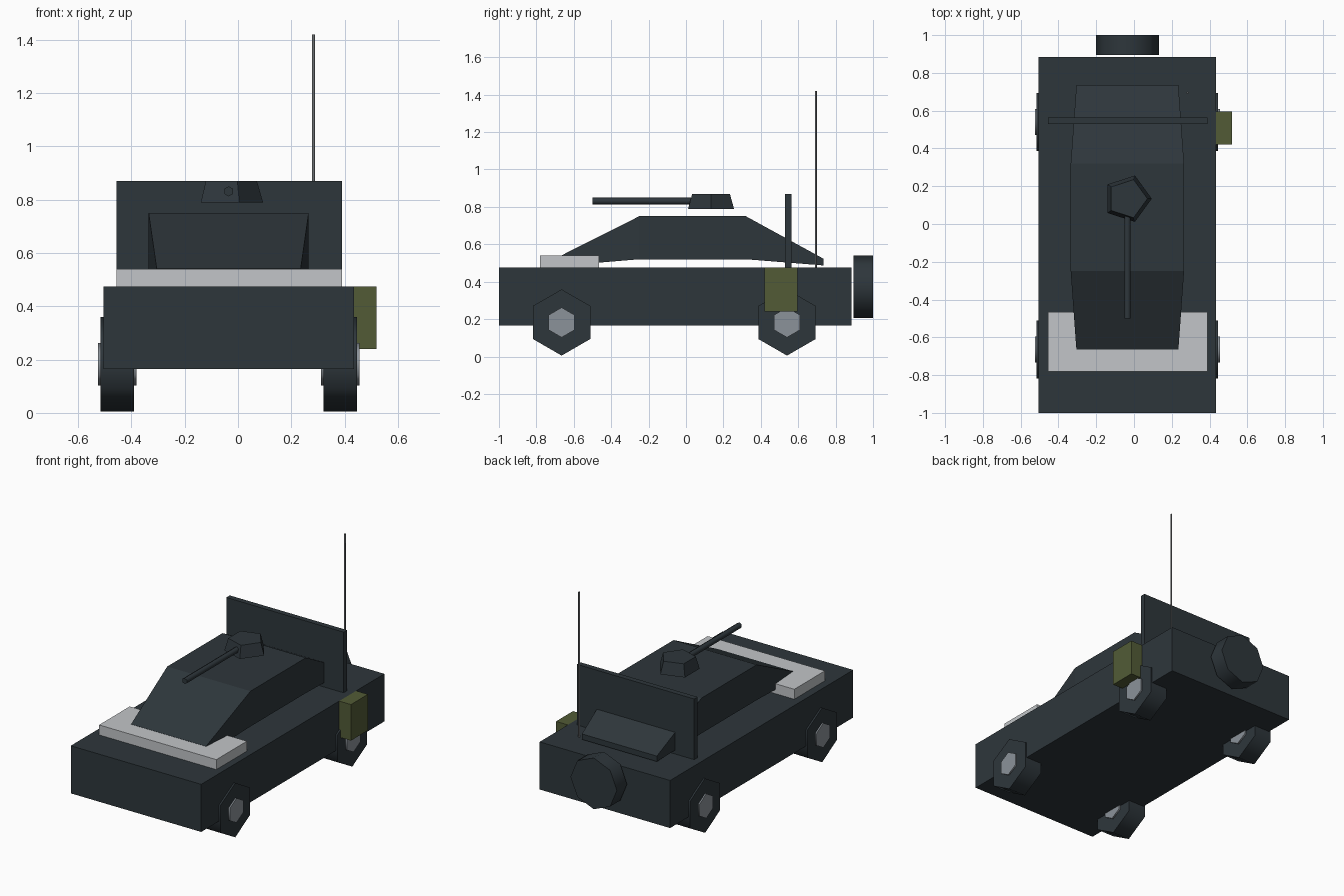
import bpy, bmesh, math
from mathutils import Matrix, Vector

cube = bpy.data.objects.get("Cube")
if cube:
    bpy.data.objects.remove(cube, do_unlink=True)


def material(name, r, g, b):
    m = bpy.data.materials.new(name)
    m.use_nodes = True
    m.diffuse_color = (r, g, b, 1)
    m.node_tree.nodes["Principled BSDF"].inputs["Base Color"].default_value = (r, g, b, 1)
    return m


ARMOUR = material("dark slate", 0.027, 0.037, 0.044)
LIGHT = material("light grey", 0.54, 0.56, 0.58)
HUB = material("hub grey", 0.26, 0.29, 0.32)
STEEL = material("antenna steel", 0.15, 0.16, 0.17)
GREEN = material("olive green", 0.085, 0.105, 0.037)
MID = -0.035  # centre line of the vehicle in x


def finish(name, bm, mat, smooth=False):
    bmesh.ops.recalc_face_normals(bm, faces=bm.faces)
    me = bpy.data.meshes.new(name)
    bm.to_mesh(me)
    bm.free()
    me.materials.append(mat)
    ob = bpy.data.objects.new(name, me)
    bpy.context.collection.objects.link(ob)
    if smooth:
        bpy.ops.object.select_all(action="DESELECT")
        ob.select_set(True)
        bpy.context.view_layer.objects.active = ob
        bpy.ops.object.shade_smooth_by_angle(angle=math.radians(65))
    return ob


def box(name, x, y, z, mat):
    bm = bmesh.new()
    bmesh.ops.create_cube(bm, size=1)
    for v in bm.verts:
        v.co = Vector([(a + b) / 2 + c * (b - a) for (a, b), c in zip((x, y, z), v.co)])
    return finish(name, bm, mat)


def prism(name, start, end, r1, r2, sides, mat, spin=0, smooth=True):
    """Regular prism or cone between two points; spin turns it about its axis."""
    start, end = Vector(start), Vector(end)
    axis = end - start
    bm = bmesh.new()
    bmesh.ops.create_cone(bm, cap_ends=True, segments=sides, radius1=r1, radius2=r2, depth=axis.length)
    turn = {"x": Matrix.Rotation(math.pi / 2, 4, "Y"),
            "y": Matrix.Rotation(-math.pi / 2, 4, "X"),
            "z": Matrix.Identity(4)}["xyz"[max(range(3), key=lambda i: abs(axis[i]))]]
    bm.transform(Matrix.Translation((start + end) / 2) @ turn @ Matrix.Rotation(spin, 4, "Z"))
    return finish(name, bm, mat, smooth)


# Hull and flat fittings
box("hull", (-0.505, 0.435), (-1, 0.885), (0.165, 0.475), ARMOUR)
box("hood_plate", (-0.455, 0.39), (-0.78, -0.465), (0.475, 0.54), LIGHT)
box("rear_panel", (-0.455, 0.39), (0.53, 0.565), (0.475, 0.87), ARMOUR)
box("fuel_can", (0.435, 0.52), (0.42, 0.595), (0.24, 0.475), GREEN)

# Cabin: cross-sections along y as (y, half width, bottom, top)
bm = bmesh.new()
rings = []
for y, w, low, high in ((-0.665, 0.27, 0.485, 0.541), (-0.25, 0.3, 0.52, 0.75),
                        (0.32, 0.3, 0.52, 0.75), (0.735, 0.27, 0.487, 0.523)):
    rings.append([bm.verts.new((MID + sx * w, y, z))
                  for sx, z in ((-1, low), (1, low), (1, high), (-1, high))])
for a, b in zip(rings, rings[1:]):
    for i in range(4):
        j = (i + 1) % 4
        bm.faces.new((a[i], a[j], b[j], b[i]))
bm.faces.new(rings[0])
bm.faces.new(rings[-1])
finish("cabin", bm, ARMOUR)

# Turret and gun
prism("turret", (MID, 0.134, 0.79), (MID, 0.134, 0.869), 0.129, 0.106, 5, ARMOUR, math.pi / 2 * 0, False)
turret = bpy.data.objects["turret"]
corner = max(turret.data.vertices, key=lambda v: (v.co.x - MID) if v.co.z < 0.8 else -1).co
lead = math.atan2(corner.y - 0.134, corner.x - MID)
pivot = Matrix.Translation((MID, 0.134, 0))
turret.data.transform(pivot @ Matrix.Rotation(-lead, 4, "Z") @ pivot.inverted())
prism("gun_barrel", (MID, -0.5, 0.831), (MID, 0.06, 0.831), 0.019, 0.019, 6, ARMOUR)

# Wheels with hubs showing on both faces
for end, y in (("front", -0.665), ("rear", 0.54)):
    for side, s in (("left", 1), ("right", -1)):
        for part, a, b, r, mat in (("wheel", 0.356, 0.481, 0.177, ARMOUR),
                                   ("hub", 0.346, 0.49, 0.08, HUB)):
            prism(f"{end}_{side}_{part}", (MID + s * a, y, 0.182), (MID + s * b, y, 0.182),
                  r, r, 6, mat, math.pi / 2)
            ob = bpy.data.objects[f"{end}_{side}_{part}"]
            # keep a corner pointing straight up
            if max(v.co.z for v in ob.data.vertices) < 0.182 + r * 0.95:
                p = Matrix.Translation((0, y, 0.182))
                ob.data.transform(p @ Matrix.Rotation(math.pi / 6, 4, "X") @ p.inverted())

# Spare wheel and antenna
prism("spare_wheel", (MID, 0.895, 0.373), (MID, 1.0, 0.373), 0.167, 0.167, 8, ARMOUR)
prism("antenna", (0.283, 0.695, 0.475), (0.283, 0.695, 1.42), 0.006, 0.006, 6, STEEL)
